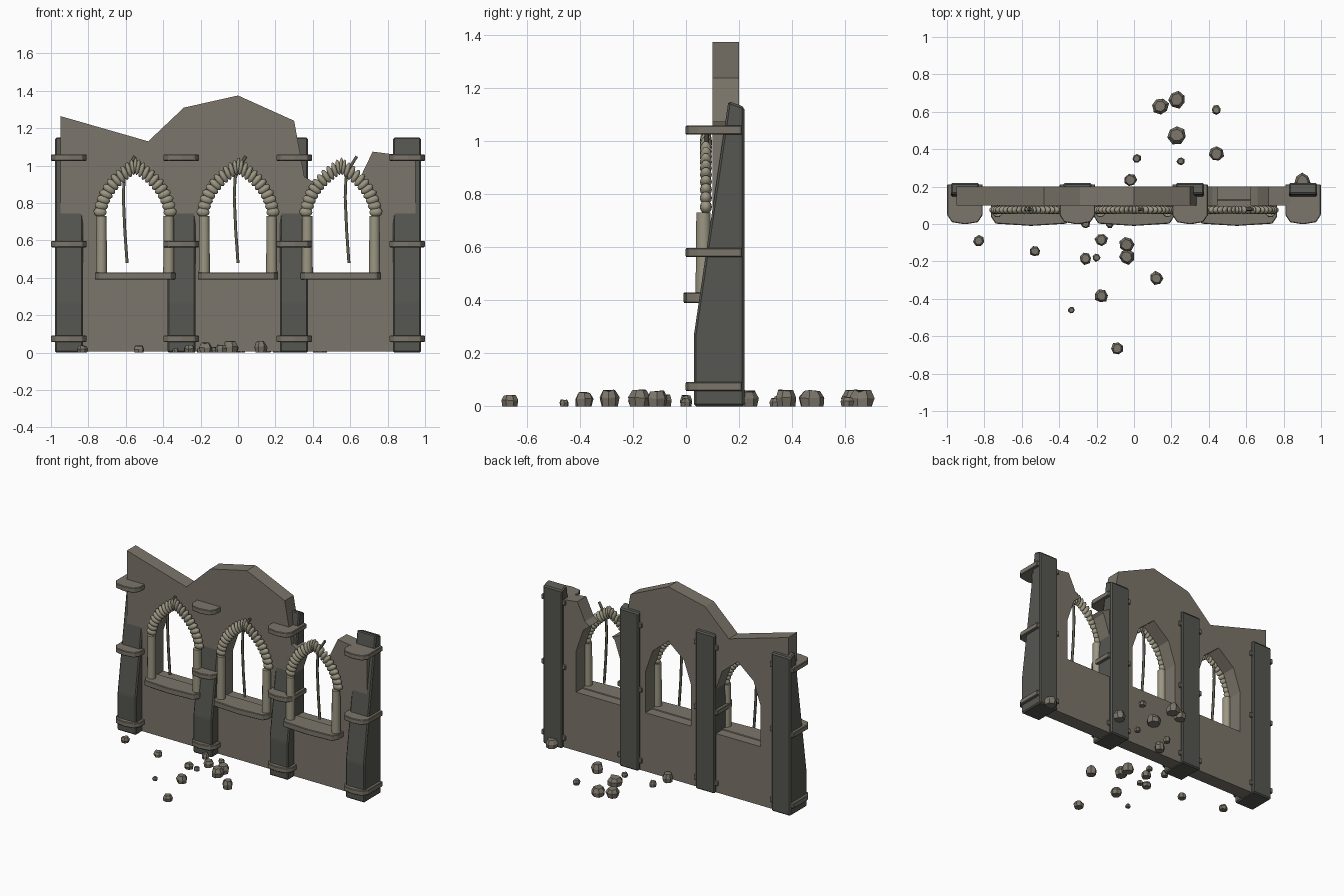
import bpy, bmesh, math, random
from mathutils import Matrix, Vector

if "Cube" in bpy.data.objects:
    bpy.data.objects.remove(bpy.data.objects["Cube"])

random.seed(4)


def material(name, rgb):
    m = bpy.data.materials.new(name)
    m.diffuse_color = (*rgb, 1)
    m.use_nodes = True
    m.node_tree.nodes["Principled BSDF"].inputs["Base Color"].default_value = m.diffuse_color
    return m


STONE = material("weathered stone", (0.20, 0.18, 0.145))
DARK = material("dark stone", (0.092, 0.092, 0.082))
PALE = material("pale carved stone", (0.33, 0.305, 0.225))
BAR = material("dull bar", (0.12, 0.112, 0.085))


def finish(name, bm, mat, smooth=False):
    bmesh.ops.recalc_face_normals(bm, faces=bm.faces)
    me = bpy.data.meshes.new(name)
    bm.to_mesh(me)
    bm.free()
    me.materials.append(mat)
    if smooth:
        for p in me.polygons:
            p.use_smooth = len(p.vertices) < 8
    ob = bpy.data.objects.new(name, me)
    bpy.context.collection.objects.link(ob)
    return ob


def prism(name, pts, offset, mat, bevel=0.0):
    """Extrude a planar polygon of 3D points along offset."""
    bm = bmesh.new()
    f = bm.faces.new([bm.verts.new(p) for p in pts])
    r = bmesh.ops.extrude_face_region(bm, geom=[f])
    moved = [v for v in r["geom"] if isinstance(v, bmesh.types.BMVert)]
    bmesh.ops.translate(bm, verts=moved, vec=offset)
    if bevel:
        bmesh.ops.bevel(bm, geom=bm.edges[:], offset=bevel, segments=1, affect='EDGES')
    return finish(name, bm, mat)


def ledge(name, x, half, y0, y1, z, h, mat):
    """Slab with a slightly bowed front."""
    c = 0.025
    plan = [(-half, y1), (-half, y0 + 0.05), (-half + c, y0 + 0.012), (0, y0),
            (half - c, y0 + 0.012), (half, y0 + 0.05), (half, y1)]
    prism(name, [(x + px, py, z) for px, py in plan], (0, 0, h), mat, 0.004)


WINDOWS = (-0.55, 0.0, 0.55)

# Ruined wall with broken top edge
top = [(-0.95, 1.265), (-0.48, 1.13), (-0.29, 1.31), (0, 1.375), (0.30, 1.24),
       (0.355, 0.94), (0.42, 0.905), (0.55, 0.87), (0.66, 0.95), (0.72, 1.075), (0.95, 1.045)]
outline = [(0.95, 0.005), (-0.95, 0.005)] + top
wall = prism("wall", [(x, 0.10, z) for x, z in outline], (0, 0.10, 0), STONE)

# Pointed window openings
opening = [(-0.18, 0.425), (0.18, 0.425), (0.18, 0.72), (0.125, 0.88), (0, 0.985),
           (-0.125, 0.88), (-0.18, 0.72)]
for wx in WINDOWS:
    cut = prism("window_cutter", [(wx + x, 0.0, z) for x, z in opening], (0, 0.3, 0), STONE)
    mod = wall.modifiers.new("opening", 'BOOLEAN')
    mod.operation = 'DIFFERENCE'
    mod.solver = 'EXACT'
    mod.object = cut
    bpy.context.view_layer.objects.active = wall
    bpy.ops.object.modifier_apply(modifier=mod.name)
    bpy.data.objects.remove(cut, do_unlink=True)

# Buttresses with three bands each
side = [(0.03, 0), (0.22, 0), (0.22, 1.13), (0.16, 1.152), (0.03, 0.27)]
for bx in (-0.904, -0.303, 0.30, 0.904):
    prism("buttress", [(bx - 0.075, y, z) for y, z in side], (0.15, 0, 0), DARK, 0.008)
    for bz in (0.057, 0.563, 1.025):
        ledge("buttress_band", bx, 0.095, -0.002, 0.212, bz, 0.035, STONE)


def arch_point(t):
    a, b, c = Vector((0.187, 0.752)), Vector((0.165, 0.90)), Vector((0.0, 1.0))
    return a * (1 - t) ** 2 + b * 2 * t * (1 - t) + c * t * t


N = 11
for k, wx in enumerate(WINDOWS):
    # Window sill
    ledge("window_sill", wx, 0.215, -0.01, 0.13, 0.39, 0.04, STONE)

    # Side columns
    for s in (-1, 1):
        bm = bmesh.new()
        bmesh.ops.create_cone(bm, cap_ends=True, segments=12, radius1=0.03, radius2=0.027,
                              depth=0.31,
                              matrix=Matrix.Translation((wx + s * 0.18, 0.066, 0.577)))
        finish("window_column", bm, PALE, True)

    # Arch of rounded stones, thinner toward the point
    bm = bmesh.new()
    for s in (-1, 1):
        for i in range(N + (s > 0)):
            u = i / N
            t = 1 - (1 - u) ** 1.3
            p = arch_point(t)
            tilt = math.radians(4 + 80 * t ** 1.2)
            m = (Matrix.Translation((wx + s * p.x, 0.075, p.y))
                 @ Matrix.Rotation(-s * tilt, 4, 'Y')
                 @ Matrix.Diagonal((0.037 + 0.008 * u, 0.023, 0.026 - 0.015 * u, 1)))
            bmesh.ops.create_uvsphere(bm, u_segments=10, v_segments=6, radius=1, matrix=m)
    finish("arch_stones", bm, PALE, True)

    # Broken tracery bar hanging from the arch
    cu = bpy.data.curves.new("tracery_bar", 'CURVE')
    cu.dimensions = '3D'
    cu.bevel_depth = 0.009
    cu.bevel_resolution = 1
    cu.use_fill_caps = True
    path = [(0.042, 1.05), (0.005, 0.99), (-0.016, 0.93), (-0.02, 0.83), (-0.012, 0.65), (0.0, 0.48)]
    sp = cu.splines.new('POLY')
    sp.points.add(len(path) - 1)
    for q, (x, z) in zip(sp.points, path):
        q.co = (wx + x + (k - 1) * 0.043, 0.078, z, 1)
    cu.materials.append(BAR)
    ob = bpy.data.objects.new("tracery_bar", cu)
    bpy.context.collection.objects.link(ob)

# Fallen rubble: x, y, radius
rubble = [(-0.83, -0.09, 0.03), (-0.53, -0.145, 0.03), (-0.175, -0.085, 0.036), (-0.26, -0.185, 0.032),
          (-0.2, -0.18, 0.022), (-0.04, -0.11, 0.042), (-0.04, -0.175, 0.042), (0.12, -0.29, 0.037),
          (-0.175, -0.385, 0.037), (-0.335, -0.46, 0.018), (-0.09, -0.665, 0.034), (0.14, 0.63, 0.046),
          (0.23, 0.665, 0.048), (0.44, 0.61, 0.026), (0.23, 0.475, 0.051), (0.015, 0.35, 0.025),
          (0.25, 0.335, 0.022), (0.44, 0.375, 0.042), (-0.02, 0.235, 0.036), (0.9, 0.23, 0.045),
          (-0.26, 0.0, 0.025), (-0.13, 0.0, 0.022)]
for x, y, r in rubble:
    h = min(0.06, r * random.uniform(1.1, 1.7))
    bm = bmesh.new()
    turn = random.uniform(0, 6.28)
    rings = []
    for frac, z in ((0.85, 0.0), (1.0, 0.55 * h), (0.68, h)):
        ring = []
        for j in range(7):
            a = turn + j * math.tau / 7
            q = r * frac * random.uniform(0.88, 1.08)
            ring.append(bm.verts.new((x + q * math.cos(a), y + q * math.sin(a),
                                      z * random.uniform(0.88, 1.05))))
        rings.append(ring)
    for lo, hi in zip(rings, rings[1:]):
        for j in range(7):
            bm.faces.new((lo[j], lo[(j + 1) % 7], hi[(j + 1) % 7], hi[j]))
    bm.faces.new(rings[0])
    bm.faces.new(rings[-1])
    finish("rubble", bm, STONE)
